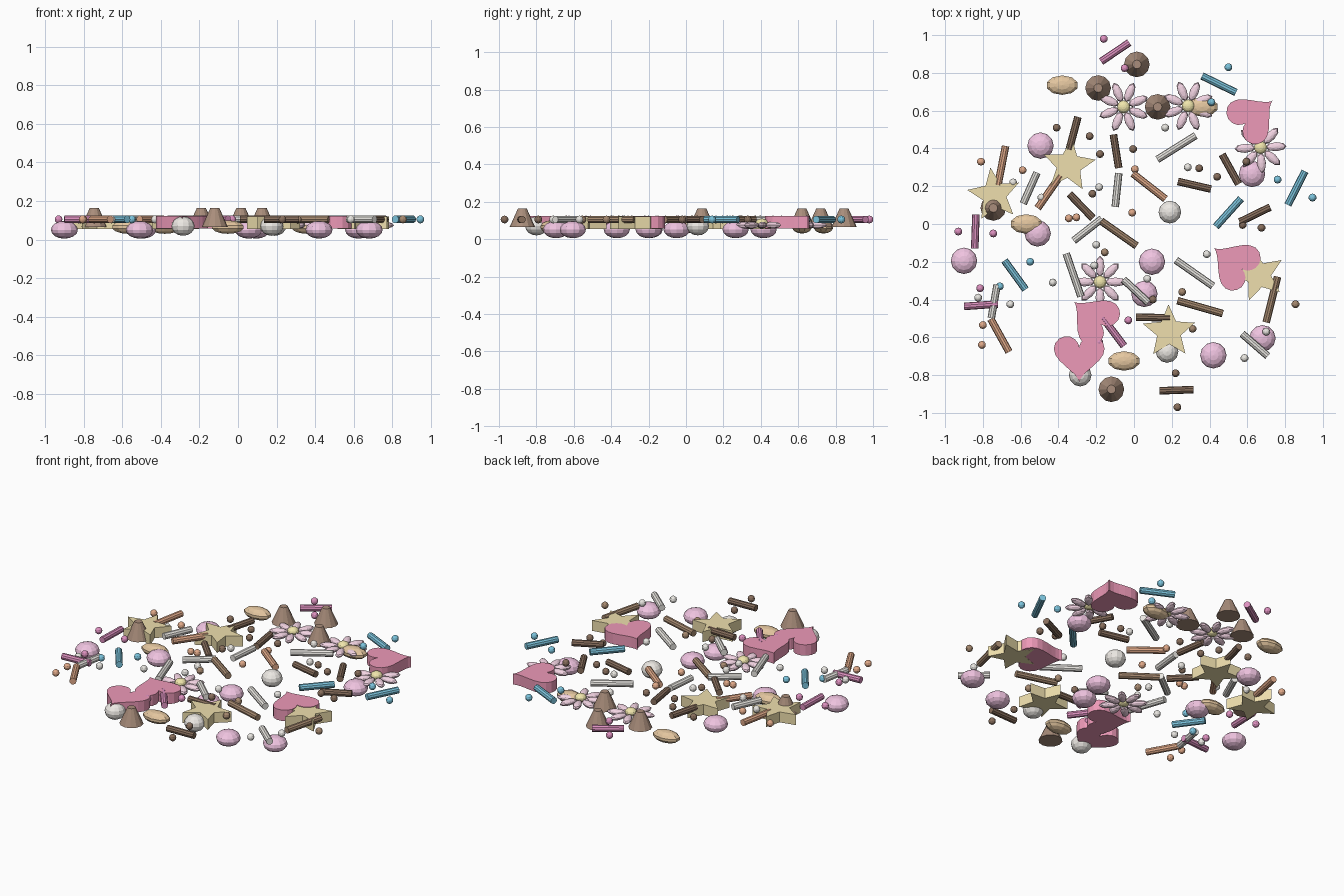
import bpy, bmesh
from math import sin, cos, pi, radians
from mathutils import Matrix

if "Cube" in bpy.data.objects:
    bpy.data.objects.remove(bpy.data.objects["Cube"])

COL = {"pink": (.72, .28, .52), "blue": (.20, .55, .72), "orange": (.75, .40, .25),
       "dark": (.25, .16, .11), "brown": (.38, .25, .16), "white": (.82, .80, .76),
       "candy": (.87, .55, .75), "cream": (.85, .82, .78), "choc": (.40, .27, .20),
       "tan": (.78, .57, .35), "gold": (.86, .74, .42), "red": (.85, .32, .48),
       "petal": (.90, .66, .77), "yellow": (.88, .80, .42)}
MATS = {}
for key, c in COL.items():
    MATS[key] = bpy.data.materials.new(key)
    MATS[key].diffuse_color = (*c, 1)


def finish(bm, name, color):
    me = bpy.data.meshes.new(name)
    bm.to_mesh(me)
    bm.free()
    me.materials.append(MATS[color])
    return me


def place(me, x, y, z, angle=0):
    ob = bpy.data.objects.new(me.name, me)
    bpy.context.collection.objects.link(ob)
    ob.location = (x, y, z)
    ob.rotation_euler.z = radians(angle)
    return ob


def ball(name, color, sx, sy, sz, u=12, v=8):
    bm = bmesh.new()
    bmesh.ops.create_uvsphere(bm, u_segments=u, v_segments=v, radius=1,
                              matrix=Matrix.Diagonal((sx, sy, sz, 1)))
    return finish(bm, name, color)


def cone(name, color, r1, r2, depth, seg, mat=Matrix()):
    bm = bmesh.new()
    bmesh.ops.create_cone(bm, cap_ends=True, segments=seg, radius1=r1, radius2=r2,
                          depth=depth, matrix=mat)
    return finish(bm, name, color)


def slab(name, color, pts, h):
    bm = bmesh.new()
    f = bm.faces.new([bm.verts.new((x, y, -h / 2)) for x, y in pts])
    ext = bmesh.ops.extrude_face_region(bm, geom=[f])
    vs = [e for e in ext["geom"] if isinstance(e, bmesh.types.BMVert)]
    bmesh.ops.translate(bm, verts=vs, vec=(0, 0, h))
    bmesh.ops.recalc_face_normals(bm, faces=bm.faces)
    return finish(bm, name, color)


# Sprinkle rods: x, y, length, angle
def rods(color, items):
    me = cone(color + "_rod", color, .02, .02, 1, 10, Matrix.Rotation(pi / 2, 4, 'Y'))
    for x, y, l, a in items:
        place(me, x, y, .105, a).scale.x = l


rods("pink", [(-.10, .91, .18, 34), (-.84, -.04, .18, 88), (-.81, -.43, .18, 4),
              (-.11, -.57, .19, -53)])
rods("blue", [(.45, .74, .2, -26), (.50, .06, .2, 48), (.86, .19, .2, 63),
              (-.63, -.27, .19, -54)])
rods("orange", [(-.70, .31, .21, 79), (-.45, .17, .21, 55), (.08, .20, .22, -38),
                (-.71, -.59, .2, -61)])
rods("dark", [(-.32, .48, .18, 75), (-.095, .385, .18, -81), (-.28, .095, .18, -46),
              (.32, .205, .18, -13), (.51, .29, .18, -61), (.64, .05, .18, 26),
              (.10, -.495, .18, -1), (.225, -.88, .18, 2)])
rods("brown", [(-.08, -.05, .23, -35), (.35, -.44, .25, -16), (.73, -.40, .25, 76)])
rods("white", [(.225, .405, .24, 32), (-.55, .19, .18, 66), (-.09, .18, .18, 84),
               (-.245, -.03, .19, 38), (-.32, -.27, .24, -71), (.32, -.26, .24, -35),
               (.01, -.355, .18, -43), (-.74, -.41, .18, 80), (.64, -.64, .18, -41)])


# Small sugar pearls: x, y
def pearls(color, items):
    me = ball(color + "_pearl", color, .021, .021, .021, 10, 6)
    for x, y in items:
        place(me, x, y, .105)


pearls("pink", [(-.16, .98), (-.05, .825), (-.93, -.04), (-.745, -.05), (-.815, -.34),
                (-.03, -.51), (-.185, -.625)])
pearls("blue", [(.50, .83), (.41, .645), (.76, .235), (.945, .14), (-.55, -.2), (-.71, -.33)])
pearls("orange", [(-.81, .33), (-.59, .285), (-.345, .03), (.005, .29), (-.01, .06),
                  (-.805, -.64), (-.80, -.535), (-.305, .035)])
pearls("dark", [(-.41, .51), (-.235, .465), (-.18, .37), (-.005, .397), (.345, .295),
                (.44, .25), (.595, .33), (.575, -.005), (.675, -.02), (.10, -.40),
                (.22, -.79), (.23, -.97), (-.22, .16)])
pearls("brown", [(-.155, -.15), (.255, -.36), (.855, -.425), (.31, -.555)])
pearls("white", [(.165, .51), (.285, .30), (-.64, .22), (-.49, .14), (-.185, .195),
                 (-.2, -.11), (-.43, -.31), (.385, -.16), (.07, -.29), (-.21, -.22),
                 (-.655, -.425), (-.825, -.39), (.70, -.57), (.585, -.71)])

# Round pink candies
me = ball("round_candy", "candy", .07, .07, .046)
for x, y in [(-.495, .415), (.625, .265), (-.51, -.05), (-.90, -.195), (.095, -.20),
             (.055, -.37), (.68, -.605), (.42, -.695)]:
    place(me, x, y, .051)

# Cream bonbons
me = ball("cream_bonbon", "cream", .06, .06, .05)
for x, y in [(.19, .063), (.175, -.675), (-.285, -.80)]:
    place(me, x, y, .07)

# Chocolate chips
me = cone("chocolate_chip", "choc", .068, .023, .1, 12)
for x, y in [(.015, .845), (-.19, .72), (.125, .62), (-.745, .085), (-.12, -.875)]:
    place(me, x, y, .115)

# Almonds
me = ball("almond", "tan", .088, .053, .035, 10, 7)
for x, y in [(-.38, .735), (.36, .62), (-.57, -.0), (-.053, -.725)]:
    place(me, x, y, .065)

# Stars
star = [((.145, .066)[i % 2] * cos(i * pi / 5), (.145, .066)[i % 2] * sin(i * pi / 5))
        for i in range(10)]
me = slab("star", "gold", star, .065)
for x, y, a in [(-.345, .31, 84), (-.74, .155, 98), (.66, -.27, 105), (.185, -.57, 91)]:
    place(me, x, y, .088, a)

# Hearts (tip points along the given angle)
heart = []
for i in range(32):
    t = i * pi / 16
    w = 16 * sin(t) ** 3
    h = 13 * cos(t) - 5 * cos(2 * t) - 2 * cos(3 * t) - cos(4 * t) + 2.5
    heart.append((-h * .0084, w * .0084))
me = slab("heart", "red", heart, .067)
for x, y, a in [(.64, .575, 40), (.52, -.20, 143), (-.225, -.49, 140), (-.29, -.715, -90)]:
    place(me, x, y, .09, a)

# Flowers: eight petals around a yellow centre
bm = bmesh.new()
for i in range(8):
    m = (Matrix.Rotation(i * pi / 4, 4, 'Z') @ Matrix.Translation((.082, 0, 0))
         @ Matrix.Diagonal((.056, .024, .018, 1)))
    bmesh.ops.create_uvsphere(bm, u_segments=8, v_segments=6, radius=1, matrix=m)
petals = finish(bm, "flower_petals", "petal")
core = ball("flower_centre", "yellow", .034, .034, .024)
for x, y, a in [(-.055, .62, 22), (.287, .625, 22), (.67, .405, 3), (-.18, -.307, 0)]:
    place(petals, x, y, .075, a)
    place(core, x, y, .086)

for m in bpy.data.materials:
    if m.users and not m.is_grease_pencil:
        m.use_nodes = True
        m.node_tree.nodes["Principled BSDF"].inputs["Base Color"].default_value = m.diffuse_color
